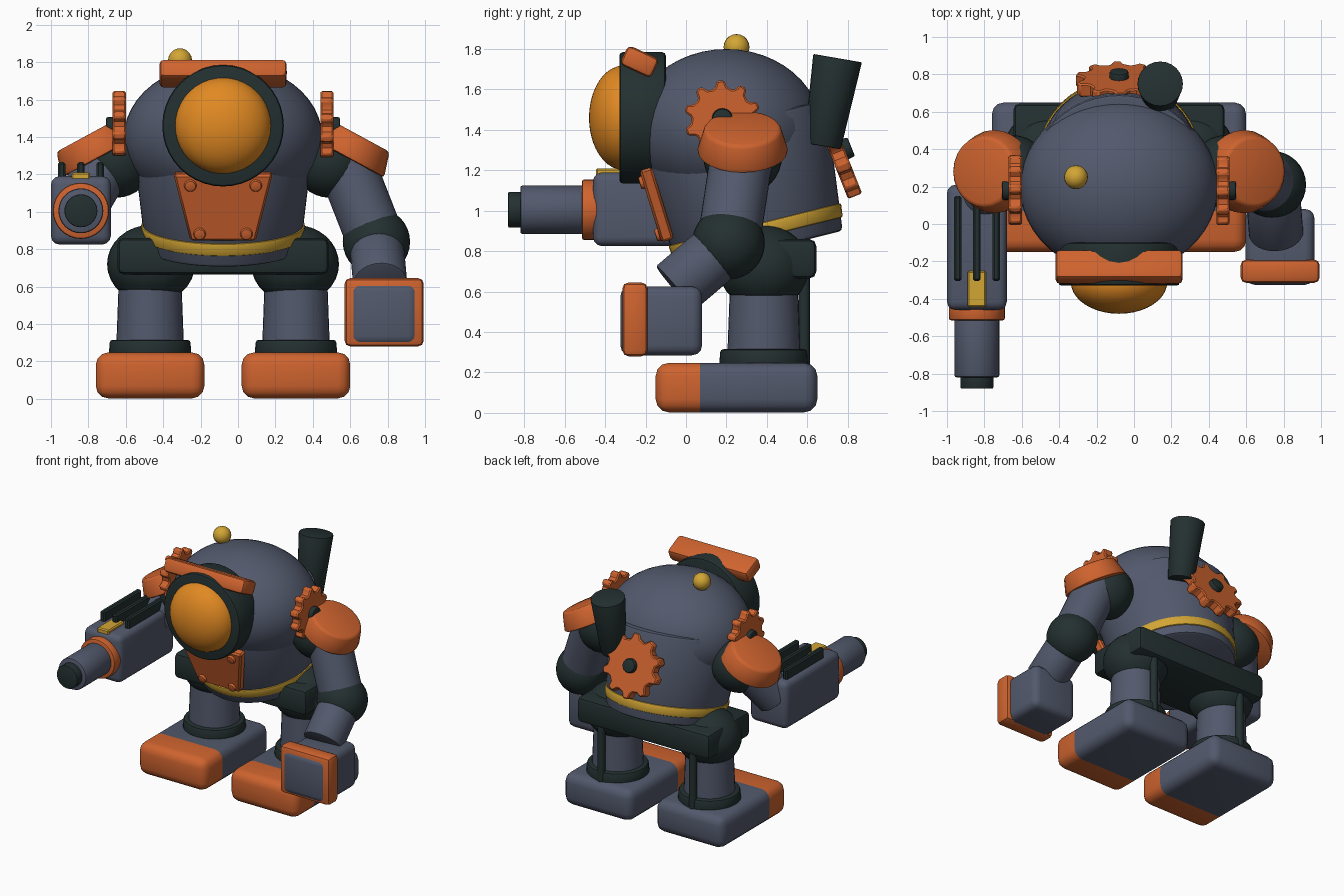
import bpy, bmesh, math
from mathutils import Vector, Matrix

if "Cube" in bpy.data.objects:
    bpy.data.objects.remove(bpy.data.objects["Cube"])

CX = -0.08  # centre line of the torso


def material(name, rgb):
    m = bpy.data.materials.new(name)
    m.diffuse_color = (*rgb, 1)
    m.use_nodes = True
    m.node_tree.nodes["Principled BSDF"].inputs["Base Color"].default_value = m.diffuse_color
    return m


SLATE = material("slate_grey", (0.085, 0.10, 0.15))
DARK = material("dark_green_grey", (0.017, 0.029, 0.029))
ORANGE = material("orange", (0.62, 0.125, 0.028))
YELLOW = material("yellow", (0.65, 0.38, 0.035))
GLASS = material("amber_glass", (0.75, 0.25, 0.016))


def finish(bm, name, mats, matrix=Matrix(), bevel=0.0, segs=2, angle=35):
    """Bevel the sharp edges, place the mesh and shade it."""
    bmesh.ops.recalc_face_normals(bm, faces=bm.faces)
    if bevel:
        sharp = [e for e in bm.edges if e.calc_face_angle(0) > math.radians(angle)]
        bmesh.ops.bevel(bm, geom=sharp, offset=bevel, segments=segs,
                        profile=0.5, affect='EDGES', clamp_overlap=True)
    bm.transform(matrix)
    me = bpy.data.meshes.new(name)
    bm.to_mesh(me)
    bm.free()
    ob = bpy.data.objects.new(name, me)
    bpy.context.collection.objects.link(ob)
    for m in mats:
        me.materials.append(m)
    bpy.context.view_layer.objects.active = ob
    ob.select_set(True)
    bpy.ops.object.shade_smooth_by_angle(angle=math.radians(35))
    ob.select_set(False)
    return ob


def box(name, lo, hi, mat, bevel=0.02, segs=2, tilt=0):
    lo, hi = Vector(lo), Vector(hi)
    bm = bmesh.new()
    bmesh.ops.create_cube(bm, size=1)
    bm.transform(Matrix.Diagonal((*(hi - lo), 1)))
    m = Matrix.Translation((lo + hi) / 2) @ Matrix.Rotation(tilt, 4, 'X')
    return finish(bm, name, [mat], m, bevel, segs)


def along(p0, p1):
    """Matrix placing the z axis along p0-p1, centred between them."""
    p0, p1 = Vector(p0), Vector(p1)
    q = (p1 - p0).to_track_quat('Z', 'Y')
    return Matrix.Translation((p0 + p1) / 2) @ q.to_matrix().to_4x4()


def rod(name, p0, p1, r0, r1, mat, bevel=0.0, n=32):
    bm = bmesh.new()
    bmesh.ops.create_cone(bm, cap_ends=True, segments=n, radius1=r0, radius2=r1,
                          depth=(Vector(p1) - Vector(p0)).length)
    return finish(bm, name, [mat], along(p0, p1), bevel)


def ball(name, c, r, mat, n=32):
    bm = bmesh.new()
    bmesh.ops.create_uvsphere(bm, u_segments=n, v_segments=n // 2, radius=1)
    r = r if isinstance(r, tuple) else (r, r, r)
    return finish(bm, name, [mat], Matrix.Translation(c) @ Matrix.Diagonal((*r, 1)))


def prism(name, pts, depth, mat, matrix, bevel=0.0):
    """Extrude a flat outline symmetrically along its z axis."""
    bm = bmesh.new()
    face = bm.faces.new([bm.verts.new((x, y, -depth / 2)) for x, y in pts])
    ext = bmesh.ops.extrude_face_region(bm, geom=[face])
    bmesh.ops.translate(bm, vec=(0, 0, depth),
                        verts=[v for v in ext['geom'] if isinstance(v, bmesh.types.BMVert)])
    return finish(bm, name, [mat], matrix, bevel, 1, 60)


def gear(name, c, axis, r, depth, teeth=10):
    pts = []
    for i in range(teeth):
        for f, k in ((0.0, 0.80), (0.28, 0.84), (0.42, 1), (0.72, 1), (0.86, 0.84)):
            a = (i + f) / teeth * math.tau
            pts.append((r * k * math.cos(a), r * k * math.sin(a)))
    a = Vector(axis).normalized()
    c = Vector(c)
    prism(name, pts, depth, ORANGE, along(c - a, c + a), 0.008)
    rod(name + "_hub", c, c + a * (depth / 2 + 0.035), 0.055, 0.05, DARK, 0.008, 16)


# Torso: tapered barrel leaning forward, domed top, belt band
lean = Vector((0, -0.24, 0.97)).normalized()
base = Vector((CX, 0.36, 0.85))
rod("torso_barrel", base - lean * 0.05, base + lean * 0.6, 0.415, 0.49, SLATE, 0.02, 48)
rod("belt_band", base + lean * 0.015, base + lean * 0.085, 0.432, 0.44, YELLOW, 0.01, 48)
ball("torso_dome", (CX, 0.2, 1.4), (0.53, 0.47, 0.4), SLATE, 48)
ball("beacon", (-0.31, 0.25, 1.81), 0.064, YELLOW, 20)

# Porthole
rod("porthole_rim", (CX, -0.10, 1.46), (CX, -0.33, 1.46), 0.325, 0.325, DARK, 0.018, 40)
ball("porthole_glass", (CX, -0.31, 1.46), (0.258, 0.17, 0.258), GLASS, 40)
box("brow_bar", (CX - 0.34, -0.315, 1.685), (CX + 0.34, -0.145, 1.79), ORANGE, 0.025, 2,
    math.radians(-25))

# Chest plate with rivets
plate = Matrix.Translation((CX, -0.145, 1.03)) @ Matrix.Rotation(math.radians(90 + 17), 4, 'X')
prism("chest_plate", [(-0.265, 0.185), (-0.175, -0.185), (0.175, -0.185), (0.265, 0.185)],
      0.065, ORANGE, plate, 0.012)
for s in (-1, 1):
    for x, v in ((0.175, 0.125), (0.125, -0.145)):
        rod("chest_rivet", plate @ Vector((s * x, v, 0.02)), plate @ Vector((s * x, v, 0.05)),
            0.036, 0.03, ORANGE, 0.008, 16)

# Back gear and exhaust stack
gear("back_gear", (CX, 0.75, 1.29), (0, 0.93, 0.37), 0.235, 0.075)
rod("exhaust_stack", (0.14, 0.675, 1.32), (0.14, 0.75, 1.755), 0.092, 0.122, DARK, 0.006, 24)

# Shoulders and legs, mirrored about the centre line
for s, side in ((-1, "left"), (1, "right")):
    def P(x, y, z):
        return Vector((CX + s * x, y, z))

    gear(side + "_shoulder_gear", P(0.555, 0.18, 1.455), (s, 0, 0), 0.19, 0.07)
    ball(side + "_shoulder_joint", P(0.57, 0.28, 1.27), 0.195, DARK)
    rod(side + "_shoulder_pad", P(0.66, 0.28, 1.29), P(0.725, 0.28, 1.41), 0.228, 0.188,
        ORANGE, 0.018, 24)
    ball(side + "_hip", P(0.385, 0.385, 0.72), (0.235, 0.225, 0.21), DARK)
    rod(side + "_shin", P(0.39, 0.385, 0.25), P(0.39, 0.385, 0.62), 0.182, 0.168, SLATE)
    rod(side + "_ankle_ring", P(0.39, 0.385, 0.22), P(0.39, 0.385, 0.315), 0.222, 0.215,
        DARK, 0.015)
    rod(side + "_leg_piston", P(0.39, 0.585, 0.24), P(0.39, 0.585, 0.72), 0.028, 0.028, DARK, 0, 12)

    # Foot with a coloured toe cap
    bm = bmesh.new()
    bmesh.ops.create_cube(bm, size=1)
    bm.transform(Matrix.Translation(P(0.39, 0.25, 0.125)) @ Matrix.Diagonal((0.58, 0.8, 0.245, 1)))
    bmesh.ops.bevel(bm, geom=bm.edges[:], offset=0.065, segments=3, profile=0.5, affect='EDGES')
    bmesh.ops.bisect_plane(bm, geom=bm.verts[:] + bm.edges[:] + bm.faces[:],
                           plane_co=(0, 0.07, 0), plane_no=(0, 1, 0))
    for f in bm.faces:
        f.material_index = int(f.calc_center_median().y < 0.07)
    finish(bm, side + "_foot", [SLATE, ORANGE])

# Pelvis
box("pelvis", (CX - 0.565, 0.13, 0.665), (CX + 0.565, 0.645, 0.86), DARK, 0.035)

# Right arm and fist
elbow = (0.74, 0.21, 0.84)
rod("right_upper_arm", (0.56, 0.28, 1.30), elbow, 0.155, 0.155, SLATE)
ball("right_elbow", elbow, 0.18, DARK)
rod("right_forearm", elbow, (0.76, -0.055, 0.615), 0.145, 0.145, SLATE, 0.01)
box("right_fist", (0.595, -0.325, 0.285), (0.965, 0.08, 0.625), SLATE, 0.05, 3)
box("knuckle_guard", (0.57, -0.315, 0.28), (0.993, -0.19, 0.645), ORANGE, 0.03)

# Left arm cannon
GX, GZ = -0.84, 1.005
rod("left_upper_arm", (-0.70, 0.28, 1.27), (GX, 0.12, 1.03), 0.145, 0.145, SLATE)
box("cannon_body", (-1.0, -0.46, 0.825), (-0.68, 0.21, 1.19), SLATE, 0.045, 3)
rod("cannon_collar", (GX, -0.42, GZ), (GX, -0.515, GZ), 0.15, 0.15, ORANGE, 0.012)
rod("cannon_barrel", (GX, -0.45, GZ), (GX, -0.82, GZ), 0.12, 0.12, SLATE, 0.012)
rod("cannon_muzzle", (GX, -0.78, GZ), (GX, -0.88, GZ), 0.088, 0.088, DARK, 0.006)
for i in (-1, 0, 1):
    box("cannon_fin", (GX + i * 0.103 - 0.02, -0.305, 1.17),
        (GX + i * 0.103 + 0.02, 0.15, 1.265), DARK, 0.01, 1)
box("cannon_sight", (GX - 0.05, -0.445, 1.17), (GX + 0.05, -0.25, 1.21), YELLOW, 0.008, 1)
